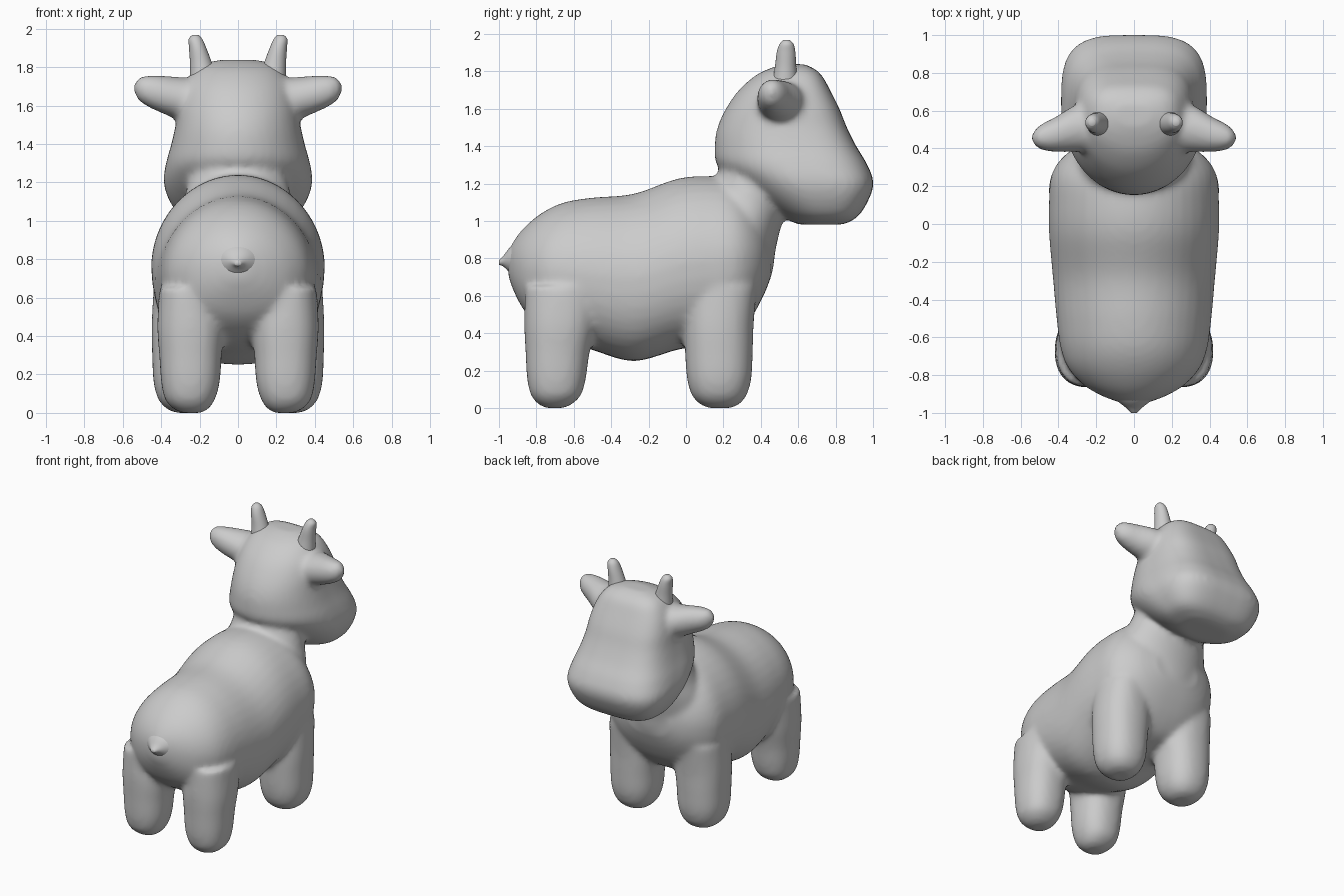
import bpy, bmesh, math

SEG = 40


def spline(rows, steps=5):
    """Smooth (Catmull-Rom) interpolation between cross-section stations."""
    out = []
    for i in range(len(rows) - 1):
        a, b = rows[max(i - 1, 0)], rows[i]
        c, d = rows[i + 1], rows[min(i + 2, len(rows) - 1)]
        for s in range(steps):
            t = s / steps
            out.append([0.5 * (2 * q + (r - p) * t + (2 * p - 5 * q + 4 * r - w) * t * t
                               + (3 * q - p - 3 * r + w) * t ** 3)
                        for p, q, r, w in zip(a, b, c, d)])
    out.append(list(rows[-1]))
    return out


def loft(bm, axis, rows, n_lo=2.0, n_hi=2.0, mirror=1, taper=0.0):
    """Rows are (position, a_min, a_max, b_min, b_max); superellipse rings along an axis."""
    rings = []
    for p, a0, a1, b0, b1 in spline(rows):
        ring = []
        for k in range(SEG):
            t = 2 * math.pi * k / SEG
            c, s = math.cos(t), math.sin(t)
            e = 2 / (n_hi if s > 0 else n_lo)
            u = math.copysign(abs(c) ** e, c) * (1 - taper * max(s, 0))
            v = math.copysign(abs(s) ** e, s)
            co = [(a0 + a1) / 2 + u * (a1 - a0) / 2, (b0 + b1) / 2 + v * (b1 - b0) / 2]
            co.insert(axis, p)
            co[0] *= mirror
            ring.append(bm.verts.new(co))
        rings.append(ring)
    faces = [bm.faces.new(rings[0]), bm.faces.new(rings[-1])]
    for r, q in zip(rings, rings[1:]):
        for k in range(SEG):
            j = (k + 1) % SEG
            faces.append(bm.faces.new((r[k], r[j], q[j], q[k])))
    bmesh.ops.recalc_face_normals(bm, faces=faces)


def finish(bm, name):
    me = bpy.data.meshes.new(name)
    bm.to_mesh(me)
    bm.free()
    for p in me.polygons:
        p.use_smooth = True
    ob = bpy.data.objects.new(name, me)
    bpy.context.collection.objects.link(ob)
    return ob


def sym(p, hw, b0, b1):
    return (p, -hw, hw, b0, b1)


body = bmesh.new()

# Torso, rump to chest
loft(body, 1, [sym(*r) for r in (
    (-0.95, .06, .70, .84), (-0.91, .17, .60, .91), (-0.85, .27, .50, .98),
    (-0.76, .35, .42, 1.05), (-0.65, .39, .36, 1.10), (-0.5, .41, .31, 1.125),
    (-0.28, .43, .25, 1.145), (-0.05, .45, .31, 1.225), (0.12, .45, .34, 1.24),
    (0.25, .44, .38, 1.22), (0.34, .39, .47, 1.15), (0.41, .30, .59, 1.04),
    (0.455, .17, .70, .93))], n_lo=2.4, n_hi=2.0, taper=0.05)

# Chest and neck
loft(body, 2, [sym(*r) for r in (
    (.52, .28, .0, .37), (.7, .33, .0, .455), (.85, .34, .02, .48), (1.0, .32, .06, .515),
    (1.12, .28, .10, .54), (1.25, .25, .17, .56), (1.36, .25, .2, .6))])

# Head, chin to crown, squarer at the face
loft(body, 2, [sym(*r) for r in (
    (.98, .17, .60, .84), (1.02, .29, .52, .915), (1.1, .355, .40, .97),
    (1.2, .387, .27, 1.003), (1.3, .375, .165, .97), (1.4, .347, .153, .91),
    (1.5, .325, .168, .86), (1.6, .31, .213, .82), (1.7, .28, .283, .77),
    (1.78, .23, .375, .725), (1.82, .17, .46, .675), (1.838, .09, .52, .63))],
    n_lo=2.0, n_hi=3.4)

# Legs and ears, both sides
REAR_LEG = [(.0, .19, .29, -.75, -.65), (.02, .155, .335, -.79, -.61),
            (.07, .12, .38, -.83, -.56), (.16, .095, .40, -.85, -.535),
            (.3, .085, .41, -.858, -.515), (.45, .075, .42, -.865, -.48),
            (.65, .10, .41, -.86, -.45)]
FRONT_LEG = [(.0, .21, .32, .12, .24), (.02, .17, .37, .075, .285),
             (.07, .13, .415, .03, .325), (.16, .105, .44, .005, .35),
             (.3, .095, .447, -.005, .357), (.45, .08, .45, -.01, .362),
             (.65, .10, .44, .0, .38)]
EAR = [(.2, .38, .66, 1.49, 1.74), (.32, .38, .625, 1.53, 1.75), (.42, .38, .565, 1.57, 1.758),
       (.49, .392, .53, 1.605, 1.755), (.525, .415, .5, 1.635, 1.74), (.542, .44, .47, 1.67, 1.71)]
for side in (1, -1):
    loft(body, 2, REAR_LEG, 2.3, 2.3, side)
    loft(body, 2, FRONT_LEG, 2.3, 2.3, side)
    loft(body, 0, EAR, mirror=side)

# Fuse into one soft skin
cow = finish(body, "calf_body")
rm = cow.modifiers.new("fuse", 'REMESH')
rm.mode = 'VOXEL'
rm.voxel_size = 0.018
rm.use_smooth_shade = True
sm = cow.modifiers.new("soften", 'SMOOTH')
sm.factor = 0.5
sm.iterations = 10

# Horns
HORN = [(1.74, .11, .25, .46, .60), (1.82, .135, .25, .475, .59), (1.90, .165, .255, .485, .585),
        (1.945, .185, .257, .50, .575), (1.967, .205, .24, .52, .555)]
for side, label in ((1, "right"), (-1, "left")):
    bm = bmesh.new()
    loft(bm, 2, HORN, mirror=side)
    finish(bm, "horn_" + label)

# Tail stub
bm = bmesh.new()
loft(bm, 1, [sym(*r) for r in (
    (-0.88, .16, .66, .91), (-0.94, .085, .72, .86), (-0.975, .04, .755, .815),
    (-1.0, .015, .765, .79))])
finish(bm, "tail")
